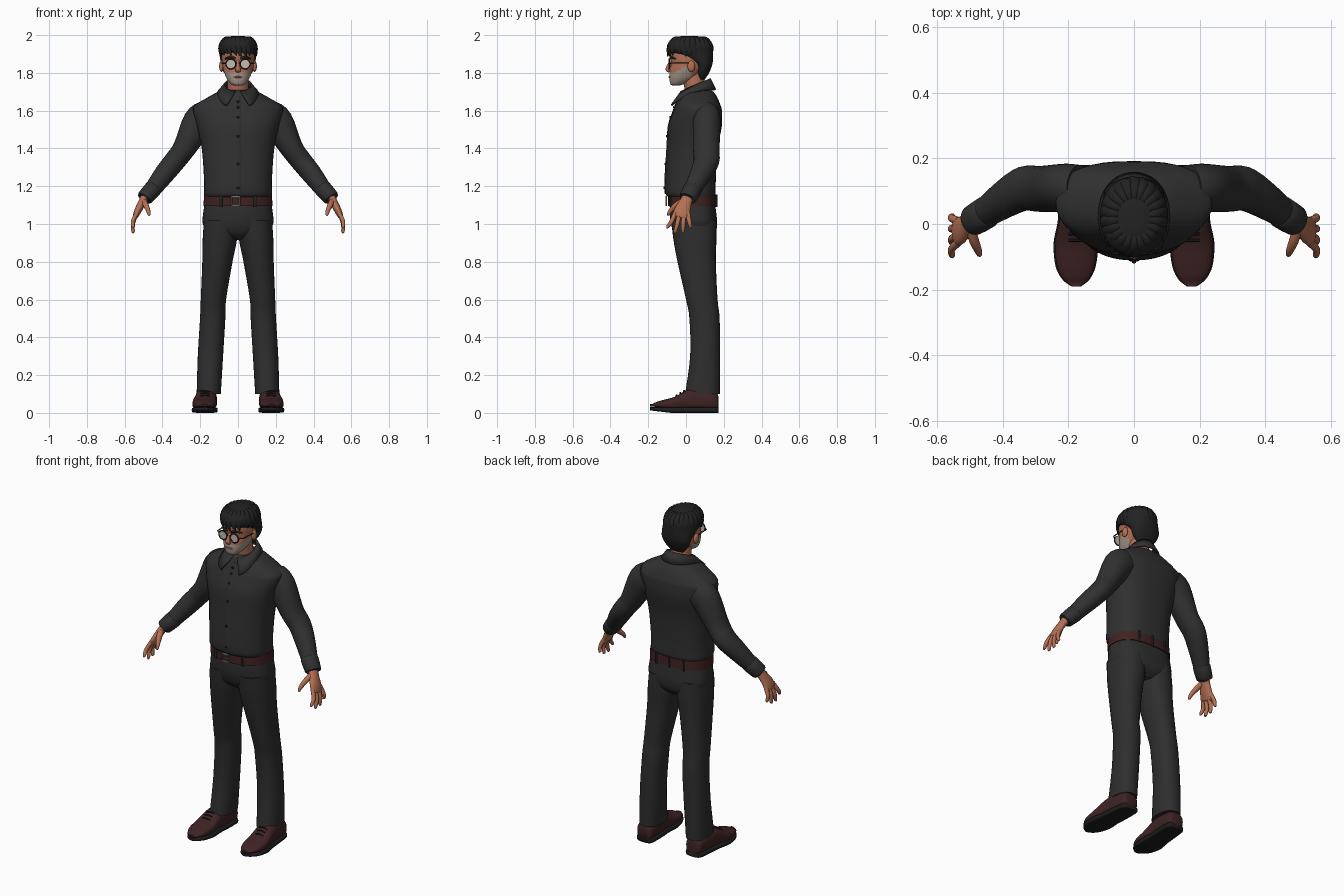
import bpy
import bmesh
import random
from math import sin, cos, pi, radians, copysign
from mathutils import Vector

random.seed(4)
cube = bpy.data.objects.get("Cube")
if cube:
    bpy.data.objects.remove(cube, do_unlink=True)


def material(name, *rgb):
    mat = bpy.data.materials.new(name)
    mat.use_nodes = True
    mat.diffuse_color = (*rgb, 1)
    mat.node_tree.nodes["Principled BSDF"].inputs["Base Color"].default_value = (*rgb, 1)
    return mat


SHIRT = material("charcoal shirt", .03, .03, .031)
TROUSERS = material("charcoal trousers", .027, .027, .028)
HAIR = material("black hair", .016, .016, .017)
SKIN = material("skin", .46, .165, .09)
BEARD = material("grey stubble", .38, .31, .26)
BELT = material("brown leather belt", .05, .016, .015)
SHOE = material("dark red leather", .05, .017, .018)
SOLE = material("black rubber", .013, .013, .014)
METAL = material("buckle metal", .36, .32, .28)
LENS = material("pale lens", .55, .5, .44)


def finish(name, bm, mat, angle=50):
    bmesh.ops.recalc_face_normals(bm, faces=bm.faces)
    mesh = bpy.data.meshes.new(name)
    bm.to_mesh(mesh)
    bm.free()
    mesh.materials.append(mat)
    mesh.polygons.foreach_set("use_smooth", [True] * len(mesh.polygons))
    mesh.set_sharp_from_angle(angle=radians(angle))
    obj = bpy.data.objects.new(name, mesh)
    bpy.context.collection.objects.link(obj)
    return obj


def spline(rows, steps=4):
    """Pass a smooth curve through rows of numbers."""
    ext = [rows[0], *rows, rows[-1]]
    out = []
    for a, b, c, d in zip(ext, ext[1:], ext[2:], ext[3:]):
        for k in range(steps):
            t = k / steps
            out.append(tuple(q + t / 2 * (r - p + t * (2 * p - 5 * q + 4 * r - s + t * (3 * (q - r) + s - p)))
                             for p, q, r, s in zip(a, b, c, d)))
    return out + [tuple(rows[-1])]


def loft(name, rings, mat, angle=50):
    bm = bmesh.new()
    loops = [[bm.verts.new(p) for p in ring] for ring in rings]
    for lo, hi in zip(loops, loops[1:]):
        for i in range(len(lo)):
            bm.faces.new((lo[i - 1], lo[i], hi[i], hi[i - 1]))
    bm.faces.new(loops[0])
    bm.faces.new(loops[-1])
    return finish(name, bm, mat, angle)


def body(name, rows, mat, n=32, back=.75, steps=4, side=1):
    """Stack rings given as height, centre x, half width, front y, back y."""
    rings = []
    for z, x, w, front, rear in spline(rows, steps):
        mid, depth = (front + rear) / 2, (rear - front) / 2
        ring = []
        for i in range(n):
            c, s = cos(2 * pi * i / n), sin(2 * pi * i / n)
            power = back if s > 0 else .92
            ring.append((side * (x + w * copysign(abs(c) ** power, c)),
                         mid + depth * copysign(abs(s) ** power, s), z))
        rings.append(ring)
    return loft(name, rings, mat)


def tube(name, rows, mat, axis=(0, 1, 0), n=16, steps=4, side=1):
    """Sweep an ellipse along a path: x, y, z, radius on axis, other radius."""
    rows = spline(rows, steps)
    pts = [Vector(r[:3]) for r in rows]
    rings = []
    for i, r in enumerate(rows):
        t = (pts[min(i + 1, len(pts) - 1)] - pts[max(i - 1, 0)]).normalized()
        u = Vector(axis)
        u = (u - t * u.dot(t)).normalized()
        v = t.cross(u)
        ring = [pts[i] + u * r[3] * cos(2 * pi * k / n) + v * r[4] * sin(2 * pi * k / n) for k in range(n)]
        rings.append([(side * p.x, p.y, p.z) for p in ring])
    return loft(name, rings, mat)


def blob(name, loc, size, mat):
    bm = bmesh.new()
    bmesh.ops.create_uvsphere(bm, u_segments=16, v_segments=10, radius=1)
    for v in bm.verts:
        v.co = Vector(a * b + c for a, b, c in zip(v.co, size, loc))
    return finish(name, bm, mat)


# Shirt torso, placket and buttons
torso = [(1.14, 0, .172, -.085, .15), (1.16, 0, .18, -.108, .157), (1.24, 0, .18, -.11, .158),
         (1.4, 0, .192, -.1, .168), (1.52, 0, .218, -.092, .19), (1.6, 0, .238, -.066, .19),
         (1.63, 0, .226, -.055, .182), (1.665, 0, .17, -.042, .168), (1.7, 0, .105, -.025, .145),
         (1.71, 0, .065, 0, .12)]
body("shirt_torso", torso, SHIRT, n=40)
front_line = [(r[0], r[3]) for r in spline(torso)[4:-7]]
tube("shirt_placket", [(0, y, z, .017, .004) for z, y in front_line], SHIRT, axis=(1, 0, 0), n=8, steps=1)
for z, y in front_line[2::4]:
    blob("shirt_button", (0, y - .005, z), (.007, .004, .007), SOLE)

# Folded collar, open at the front
bm = bmesh.new()
pairs = []
for i in range(33):
    a = .2 + (2 * pi - .4) * i / 32
    w = ((1 + cos(a)) / 2) ** 3
    top = bm.verts.new((.07 * sin(a), .05 - .076 * cos(a), 1.735 - .035 * cos(a)))
    low = bm.verts.new((.1 * sin(a) + copysign(.04 * w, sin(a)), .05 - .105 * cos(a) - .025 * w, 1.71 - .085 * w))
    pairs.append((top, low))
for (a, b), (c, d) in zip(pairs, pairs[1:]):
    bm.faces.new((a, b, d, c))
collar = finish("shirt_collar", bm, SHIRT)
thick = collar.modifiers.new("thickness", "SOLIDIFY")
thick.thickness = .01
thick.offset = 0

# Trousers, belt, loops and buckle
body("trouser_hips", [(.915, 0, .08, -.02, .12), (.95, 0, .15, -.06, .155), (1, 0, .186, -.08, .165),
                      (1.06, 0, .184, -.085, .16), (1.12, 0, .174, -.082, .152)], TROUSERS, n=40)
belt = body("belt", [(1.095, 0, .183, -.094, .161), (1.15, 0, .18, -.094, .159)], BELT, n=40, steps=1)
for x, y in ((-.09, -.082), (.09, -.082), (-.09, .155), (.09, .155), (0, .161)):
    tube("belt_loop", [(x, y, 1.09, .008, .006), (x, y, 1.155, .008, .006)], TROUSERS, axis=(1, 0, 0), n=6, steps=1)
for dx, dz, w, h in ((0, .022, .024, .004), (0, -.022, .024, .004), (-.022, 0, .004, .025),
                     (.022, 0, .004, .025), (.01, 0, .014, .003)):
    x, z = dx - .012, 1.122 + dz
    tube("belt_buckle", [(x, -.104, z - h, w, .004), (x, -.104, z + h, w, .004)],
         METAL, axis=(1, 0, 0), n=4, steps=1)

for side, label in ((1, "left"), (-1, "right")):
    # Trouser leg
    body(label + "_trouser_leg", [(.1, .155, .064, -.005, .18), (.3, .146, .067, .022, .18), (.5, .134, .067, .018, .178),
                                  (.6, .13, .067, 0, .167), (.8, .109, .08, -.045, .158), (.92, .096, .091, -.067, .161),
                                  (1.02, .09, .09, -.078, .158)], TROUSERS, back=.9, side=side)
    # Shoe upper and sole, lofted from heel to toe
    shape = spline([(.172, .162, .03, .085), (.155, .163, .05, .11), (.06, .168, .056, .13), (0, .173, .057, .118),
                    (-.06, .177, .064, .085), (-.13, .178, .057, .066), (-.17, .177, .038, .052), (-.19, .176, .014, .035)])
    for part, mat, grow, base in (("shoe", SHOE, 1, .022), ("sole", SOLE, 1.07, 0)):
        rings = []
        for y, x, w, top in shape:
            high = top if part == "shoe" else .03
            spring = .012 * max(0, -y - .08) / .1
            lo = base + spring
            hi = max(high, lo + .012)
            ring = []
            for i in range(20):
                c, s = cos(2 * pi * i / 20), sin(2 * pi * i / 20)
                p = .45 if s < 0 or part == "sole" else .85
                ring.append((side * (x + w * grow * copysign(abs(c) ** p, c)), y,
                             (lo + hi) / 2 + (hi - lo) / 2 * copysign(abs(s) ** p, s)))
            rings.append(ring)
        loft(label + "_" + part, rings, mat)
    for y, z in ((-.01, .118), (-.03, .107), (-.05, .095)):
        tube(label + "_shoe_lace", [(.15, y, z - .006, .005, .004), (.175, y, z, .005, .004), (.2, y, z - .006, .005, .004)],
             SOLE, n=6, side=side)
    # Sleeve and cuff
    tube(label + "_sleeve", [(.165, .11, 1.57, .07, .085), (.21, .11, 1.535, .074, .085), (.285, .107, 1.4, .07, .061),
                             (.335, .108, 1.333, .068, .057), (.39, .078, 1.265, .058, .054), (.45, .036, 1.185, .046, .045)],
         SHIRT, n=24, side=side)
    tube(label + "_cuff", [(.447, .038, 1.19, .043, .042), (.45, .036, 1.186, .05, .047), (.492, .01, 1.14, .047, .043),
                           (.495, .008, 1.136, .04, .036)], SHIRT, n=24, steps=2, side=side)
    # Hand with four fingers and thumb
    tube(label + "_palm", [(.483, .015, 1.155, .03, .026), (.507, -.002, 1.115, .033, .021), (.53, -.02, 1.07, .043, .019),
                           (.543, -.026, 1.04, .042, .014), (.546, -.028, 1.032, .03, .008)], SKIN, side=side)
    for k, (tip_y, tip_z) in enumerate(((-.096, .985), (-.057, .96), (-.016, .962), (.024, .985))):
        y = -.056 + .022 * k
        tube(label + "_finger", [(.535, y, 1.06, .012, .012), (.556, .5 * (y + tip_y), .5 * (1.045 + tip_z), .012, .011),
                                 (.555, tip_y, tip_z, .009, .009), (.553, tip_y, tip_z - .006, .003, .003)],
             SKIN, n=10, side=side)
    tube(label + "_thumb", [(.5, -.01, 1.125, .016, .016), (.488, -.05, 1.1, .017, .015), (.476, -.08, 1.072, .012, .012),
                            (.471, -.093, 1.05, .008, .008), (.47, -.095, 1.044, .003, .003)], SKIN, n=10, side=side)
    # Ear, brow and glasses
    blob(label + "_ear", (side * .088, .028, 1.835), (.012, .02, .03), SKIN)
    tube(label + "_brow", [(.012, -.083, 1.876, .005, .005), (.04, -.081, 1.884, .005, .007), (.068, -.056, 1.874, .003, .004)],
         HAIR, n=8, side=side)
    ring = [(side * .038 + .026 * cos(k * pi / 8), -.089, 1.847 + .026 * sin(k * pi / 8), .004, .004) for k in range(17)]
    tube(label + "_glasses_rim", ring, HAIR, n=6, steps=1)
    tube(label + "_lens", [(side * .038, -.09, 1.847, .025, .025), (side * .038, -.086, 1.847, .025, .025)],
         LENS, axis=(1, 0, 0), steps=1)
    tube(label + "_glasses_temple", [(.063, -.088, 1.85, .003, .003), (.086, -.07, 1.852, .003, .003),
                                     (.092, .03, 1.852, .003, .003)], HAIR, axis=(0, 0, 1), n=6, steps=1, side=side)
tube("glasses_bridge", [(-.013, -.09, 1.853, .003, .003), (.013, -.09, 1.853, .003, .003)], HAIR, n=6, steps=1)

# Neck and head, with stubble along the jaw
tube("neck", [(0, .065, 1.65, .056, .058), (0, .05, 1.71, .055, .056), (0, .035, 1.8, .058, .055)], SKIN, n=24)
head = body("head", [(1.733, 0, .022, -.072, -.035), (1.743, 0, .04, -.083, -.005), (1.77, 0, .06, -.088, .045),
                     (1.81, 0, .076, -.086, .085), (1.85, 0, .084, -.079, .11), (1.9, 0, .087, -.084, .125),
                     (1.95, 0, .078, -.07, .12), (1.985, 0, .04, -.03, .08)], SKIN, n=40, steps=6)
head.data.materials.append(BEARD)
for f in head.data.polygons:
    if f.center.y < .03 and f.center.z < 1.8 + .6 * max(0, f.center.y + .06):
        f.material_index = 1
tube("nose", [(0, -.078, 1.865, .008, .006), (0, -.09, 1.84, .009, .01), (0, -.097, 1.818, .015, .011),
              (0, -.088, 1.806, .012, .006)], SKIN, axis=(1, 0, 0), n=12)
blob("mouth", (0, -.086, 1.778), (.026, .006, .005), SKIN)

# Hair cap and overlapping locks
body("hair_cap", [(1.765, 0, .045, .07, .1), (1.8, 0, .074, .055, .122), (1.84, 0, .089, .045, .138),
                  (1.87, 0, .094, 0, .143), (1.89, 0, .097, -.04, .144), (1.912, 0, .1, -.088, .144),
                  (1.94, 0, .1, -.098, .141), (1.965, 0, .09, -.088, .126), (1.985, 0, .066, -.062, .095),
                  (1.996, 0, .03, -.02, .055)], HAIR, n=40, back=.9)
for i in range(22):
    a = 2 * pi * i / 22
    sx, cy, turn = sin(a), -cos(a), random.uniform(.1, .3)
    drop = random.uniform(1.885, 1.905)
    tx, ty = sin(a + turn), -cos(a + turn)
    tube("hair_lock", [(.03 * sx, .02 + .04 * cy, 1.984, .004, .004), (.066 * sx, .022 + .08 * cy, 1.978, .018, .014),
                       (.094 * sx, .022 + .112 * cy, 1.94, .02, .011), (.098 * tx, .022 + .12 * ty, drop, .003, .003)],
         HAIR, axis=(cos(a), sin(a), 0), n=8)
